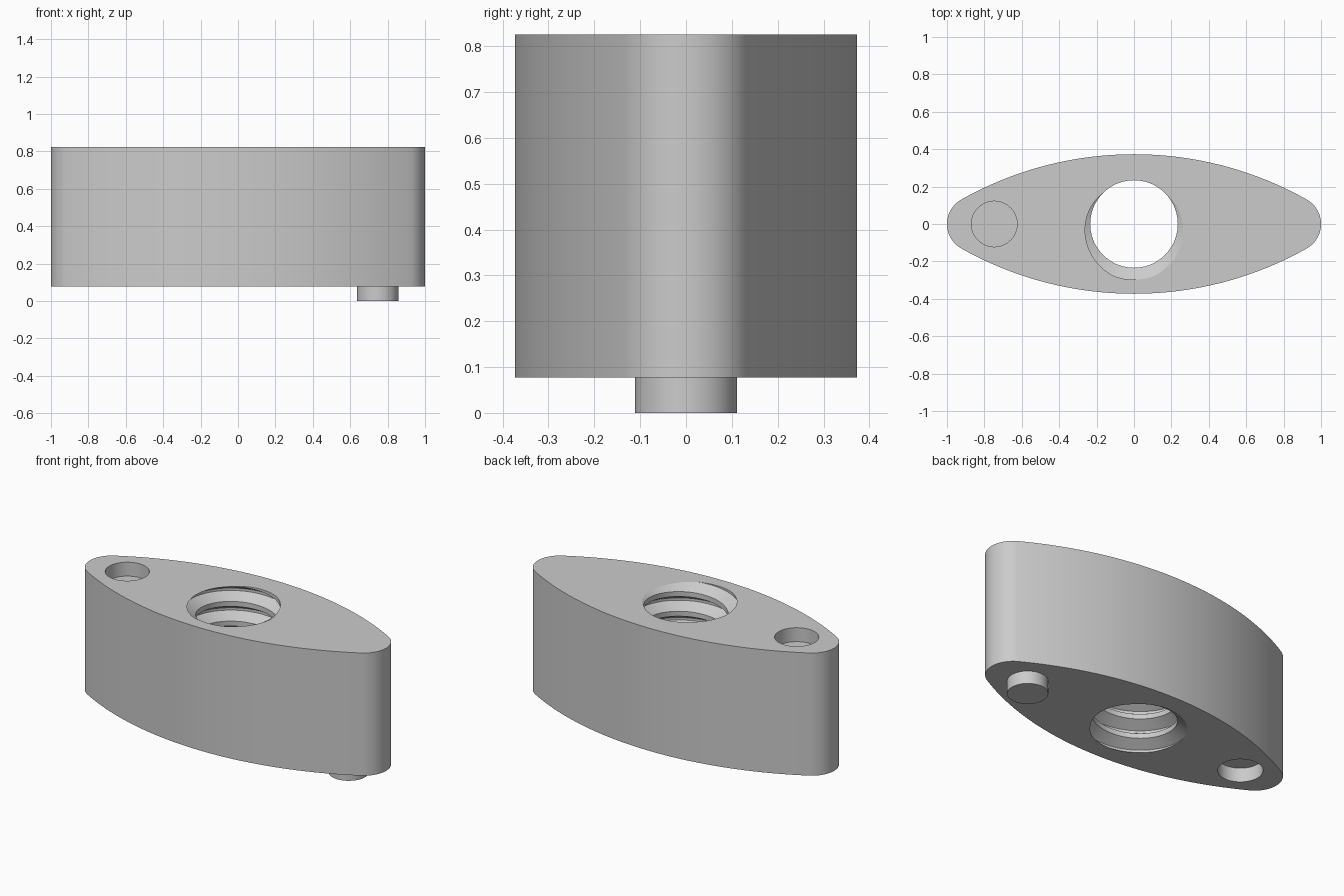
import bpy, bmesh
from math import pi, sin, cos, atan2, radians

if "Cube" in bpy.data.objects:
    bpy.data.objects.remove(bpy.data.objects["Cube"], do_unlink=True)

HALF_WIDTH, BOTTOM, TOP = 0.373, 0.077, 0.825
TIP_R, SIDE_R = 0.15, 1.881
PITCH, MINOR_R, MAJOR_R = 0.12, 0.234, 0.298
PIN_X, PIN_R, SOCKET_R, SOCKET_DEPTH = 0.747, 0.111, 0.122, 0.085

grey = bpy.data.materials.new("light_grey")
grey.use_nodes = True
grey.diffuse_color = (0.6, 0.6, 0.6, 1)
grey.node_tree.nodes["Principled BSDF"].inputs["Base Color"].default_value = (0.6, 0.6, 0.6, 1)


def make_object(name, bm):
    bmesh.ops.recalc_face_normals(bm, faces=bm.faces)
    mesh = bpy.data.meshes.new(name)
    bm.to_mesh(mesh)
    bm.free()
    mesh.materials.append(grey)
    ob = bpy.data.objects.new(name, mesh)
    bpy.context.collection.objects.link(ob)
    return ob


def prism(name, outline, low, high):
    bm = bmesh.new()
    base = bm.faces.new([bm.verts.new((x, y, low)) for x, y in outline])
    ext = bmesh.ops.extrude_face_region(bm, geom=[base])["geom"]
    verts = [v for v in ext if isinstance(v, bmesh.types.BMVert)]
    bmesh.ops.translate(bm, verts=verts, vec=(0, 0, high - low))
    return make_object(name, bm)


def arc(cx, cy, r, start, end, steps):
    angles = [start + (end - start) * i / steps for i in range(steps)]
    return [(cx + r * cos(a), cy + r * sin(a)) for a in angles]


def cylinder(name, x, r, low, high):
    return prism(name, arc(x, 0, r, 0, 2 * pi, 64), low, high)


def thread_cutter():
    """Solid tap shape: a V groove swept up a right-hand helix."""
    bm = bmesh.new()
    steps, turns = 72, 9
    profile = [(0, MAJOR_R), (0.125, MAJOR_R), (0.4375, MINOR_R), (0.6875, MINOR_R)]
    start_z = TOP - PITCH * (turns - 1 + 0.8125)   # groove centre meets the top at the front
    total = steps * turns

    def point(i, k):
        a = 2 * pi * i / steps
        dz, r = profile[k]
        return bm.verts.new((r * cos(a), r * sin(a), start_z + PITCH * (i / steps + dz)))

    cols = [[point(i, k) for i in range(total + 1 + (steps if k == 0 else 0))]
            for k in range(len(profile))]
    # The last column of each turn joins the first column of the next turn
    cols.append(cols[0][steps:])
    for a, b in zip(cols, cols[1:]):
        for i in range(total):
            bm.faces.new((a[i], a[i + 1], b[i + 1], b[i]))
    # Close both ends with fans
    for i in (0, total):
        loop = cols[0][i:i + steps + 1] + [c[i] for c in reversed(cols[1:-1])]
        hub = bm.verts.new((0, 0, start_z + PITCH * (i / steps + 0.5)))
        for p, q in zip(loop, loop[1:] + loop[:1]):
            bm.faces.new((p, q, hub))
    return make_object("thread_cutter", bm)


# Lens-shaped body with rounded tips
tangent = atan2(SIDE_R - HALF_WIDTH, 1 - TIP_R)
drop = SIDE_R - HALF_WIDTH
outline = (arc(1 - TIP_R, 0, TIP_R, -tangent, tangent, 24)
           + arc(0, -drop, SIDE_R, tangent, pi - tangent, 48)
           + arc(TIP_R - 1, 0, TIP_R, pi - tangent, pi + tangent, 24)
           + arc(0, drop, SIDE_R, pi + tangent, 2 * pi - tangent, 48))
body = prism("body", outline, BOTTOM, TOP)

# Threaded bore and the blind sockets above and below
cutters = [
    thread_cutter(),
    cylinder("top_socket_cutter", -PIN_X, SOCKET_R, TOP - SOCKET_DEPTH, TOP + 0.1),
    cylinder("bottom_socket_cutter", -PIN_X, SOCKET_R, BOTTOM - 0.1, BOTTOM + SOCKET_DEPTH),
]
bpy.context.view_layer.objects.active = body
for cutter in cutters:
    mod = body.modifiers.new(cutter.name, "BOOLEAN")
    mod.operation, mod.solver, mod.object = "DIFFERENCE", "EXACT", cutter
    bpy.ops.object.modifier_apply(modifier=mod.name)
    bpy.data.objects.remove(cutter, do_unlink=True)

# Locating pin under the left end
pin = cylinder("locating_pin", PIN_X, PIN_R, 0, BOTTOM)

for ob in (body, pin):
    bpy.ops.object.select_all(action="DESELECT")
    ob.select_set(True)
    bpy.context.view_layer.objects.active = ob
    bpy.ops.object.shade_smooth_by_angle(angle=radians(25))
